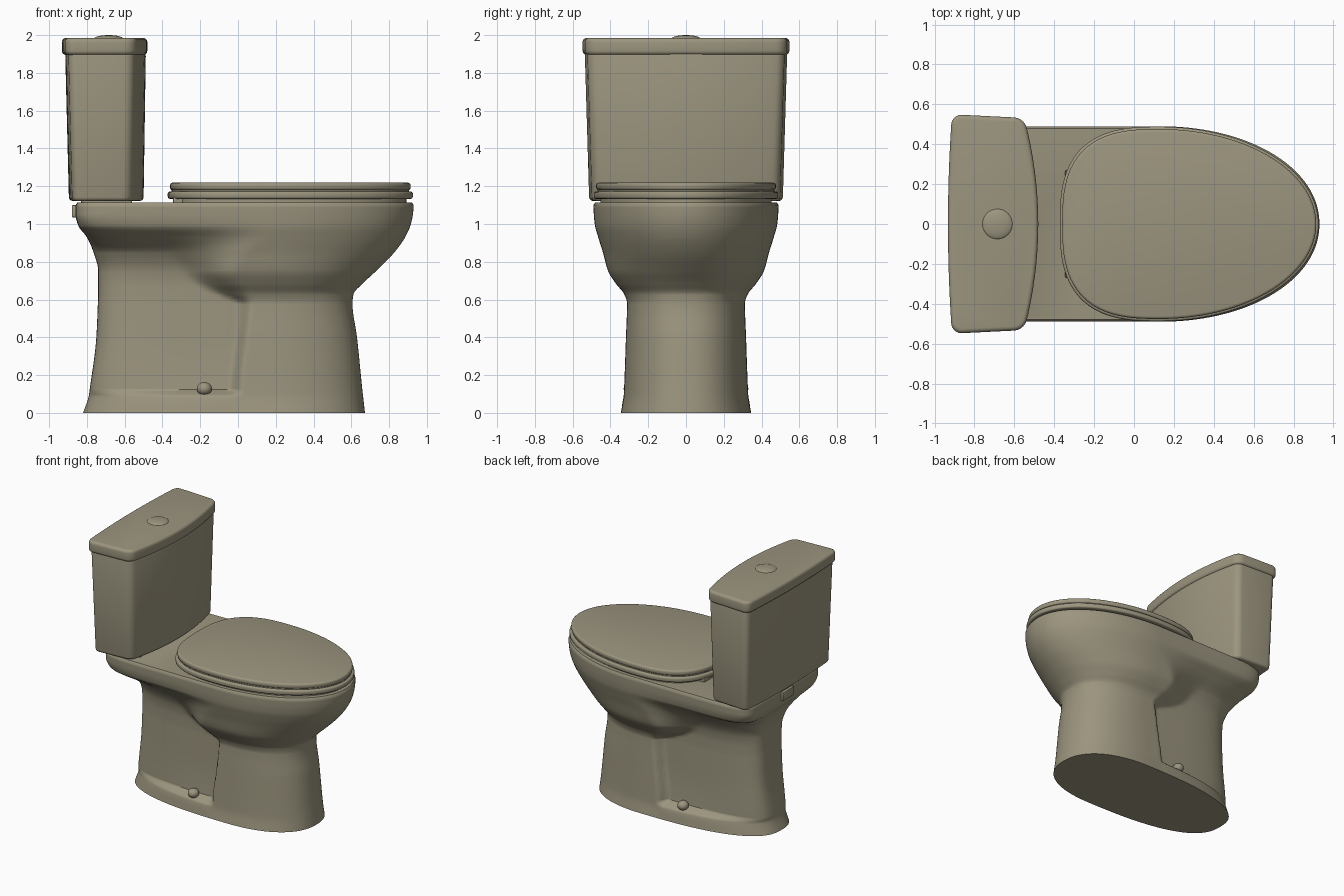
import bpy, bmesh, math

if "Cube" in bpy.data.objects:
    bpy.data.objects.remove(bpy.data.objects["Cube"])

glaze = bpy.data.materials.new("khaki glaze")
glaze.diffuse_color = (0.33, 0.30, 0.21, 1)
glaze.use_nodes = True
glaze.node_tree.nodes["Principled BSDF"].inputs["Base Color"].default_value = glaze.diffuse_color


def finish(bm, name, angle=35):
    bmesh.ops.recalc_face_normals(bm, faces=bm.faces[:])
    me = bpy.data.meshes.new(name)
    bm.to_mesh(me)
    bm.free()
    me.materials.append(glaze)
    ob = bpy.data.objects.new(name, me)
    bpy.context.collection.objects.link(ob)
    bpy.ops.object.select_all(action='DESELECT')
    ob.select_set(True)
    bpy.context.view_layer.objects.active = ob
    bpy.ops.object.shade_smooth_by_angle(angle=math.radians(angle))
    return ob


def loft(rings):
    """Skin a stack of closed rings and cap both ends."""
    bm = bmesh.new()
    loops = [[bm.verts.new(p) for p in r] for r in rings]
    n = len(loops[0])
    for a, b in zip(loops, loops[1:]):
        for i in range(n):
            j = (i + 1) % n
            bm.faces.new((a[i], a[j], b[j], b[i]))
    bm.faces.new(loops[0][::-1])
    bm.faces.new(loops[-1])
    bmesh.ops.recalc_face_normals(bm, faces=bm.faces[:])
    return bm


def round_edges(bm, width, segs, upright):
    """Bevel the sharp edges that are upright, or those that are level."""
    bm.normal_update()
    edges = [e for e in bm.edges if e.calc_face_angle(0) > 0.6 and
             (abs(e.verts[0].co.z - e.verts[1].co.z) > 0.01) == upright]
    bmesh.ops.bevel(bm, geom=edges, offset=width, segments=segs, profile=0.5,
                    affect='EDGES', clamp_overlap=False)


def smoothstep(a, b, x):
    t = min(1, max(0, (x - a) / (b - a)))
    return t * t * (3 - 2 * t)


def oval(z, xr, xf, width, nr, nf, n, xc=0.13):
    """Egg outline: separate roundness for rear and front, width(x) half-width."""
    pts = []
    for i in range(n):
        th = 2 * math.pi * i / n
        x = (xr + xf) / 2 + (xf - xr) / 2 * math.cos(th)
        t, k = ((x - xc) / (xf - xc), nf) if x > xc else ((xc - x) / (xc - xr), nr)
        y = width(x) * max(0, 1 - min(1, t) ** k) ** (1 / k)
        pts.append((x, y if i <= n / 2 else -y, z))
    return pts


# ---- pedestal and bowl: one lofted body ----
# z, rear x, front x, front half-width, rear half-width, rear roundness, seam x, seam softness
KEYS = [
    (0.00, -0.82, 0.672, 0.345, 0.345, 2.6, 0.00, 0.03),
    (0.09, -0.79, 0.662, 0.330, 0.330, 2.6, -0.01, 0.03),
    (0.125, -0.785, 0.658, 0.328, 0.262, 3.5, -0.01, 0.03),
    (0.40, -0.75, 0.630, 0.318, 0.250, 4.0, 0.02, 0.03),
    (0.58, -0.742, 0.606, 0.312, 0.250, 4.0, 0.035, 0.04),
    (0.63, -0.74, 0.612, 0.328, 0.252, 4.0, -0.03, 0.09),
    (0.68, -0.74, 0.655, 0.368, 0.255, 4.0, -0.10, 0.12),
    (0.75, -0.74, 0.730, 0.412, 0.268, 4.0, -0.15, 0.15),
    (0.85, -0.765, 0.828, 0.440, 0.320, 4.0, -0.16, 0.22),
    (0.93, -0.80, 0.885, 0.465, 0.410, 6.0, -0.12, 0.28),
    (0.99, -0.845, 0.912, 0.482, 0.476, 9.0, -0.10, 0.30),
    (1.05, -0.86, 0.926, 0.488, 0.488, 10., -0.10, 0.30),
    (1.10, -0.86, 0.930, 0.490, 0.490, 10., -0.10, 0.30),
    (1.115, -0.85, 0.920, 0.480, 0.480, 10., -0.10, 0.30),
]


def section(z):
    """Monotone cubic interpolation between the key sections."""
    i = max(k for k in range(len(KEYS) - 1) if KEYS[k][0] <= z + 1e-9)
    h = KEYS[i + 1][0] - KEYS[i][0]
    t = (z - KEYS[i][0]) / h
    out = []
    for c in range(1, 8):
        def slope(k):
            return (KEYS[k + 1][c] - KEYS[k][c]) / (KEYS[k + 1][0] - KEYS[k][0])

        def tangent(k):
            if k == 0 or k == len(KEYS) - 1:
                return slope(min(k, len(KEYS) - 2))
            a, b = slope(k - 1), slope(k)
            return 2 * a * b / (a + b) if a * b > 0 else 0
        out.append((2*t**3 - 3*t*t + 1) * KEYS[i][c] + (t**3 - 2*t*t + t) * h * tangent(i)
                   + (3*t*t - 2*t**3) * KEYS[i+1][c] + (t**3 - t*t) * h * tangent(i + 1))
    return out


levels = sorted({round(k[0], 3) for k in KEYS} | {round(i * 0.016, 3) for i in range(69)})
rings = []
for z in levels:
    xr, xf, wf, wr, nr, s, h = section(z)
    rings.append(oval(z, xr, xf, lambda x: wr + (wf - wr) * smoothstep(s - h, s + h, x),
                      nr, 2.3 - 0.25 * smoothstep(0.55, 0.8, z), 240))
finish(loft(rings), "bowl_and_pedestal", 50)

# ---- seat spacer, seat and cover ----
for name, z0, z1, inset, edge in (("seat_spacer", 1.11, 1.14, 0.035, 0),
                                  ("seat", 1.133, 1.172, 0.0, 0.012),
                                  ("seat_gap_filler", 1.165, 1.185, 0.02, 0),
                                  ("seat_cover", 1.179, 1.219, 0.012, 0.014)):
    bm = loft([oval(z, -0.372 + inset, 0.926 - inset, lambda x: 0.488 - inset, 2.8, 2, 120)
               for z in (z0, z1)])
    if edge:
        round_edges(bm, edge, 3, False)
    finish(bm, name)


# ---- tank and tank lid ----
def tank_ring(z, xb, xf, wb, wf):
    """Shallow-bowed back and front, slightly tapered sides."""
    u = [i / 8 - 1 for i in range(17)]
    return ([(xb + 0.02 * t * t, -wb * t, z) for t in u] +
            [(xf - 0.07 * t * t, wf * t, z) for t in u])


bm = loft([tank_ring(1.122, -0.895, -0.50, 0.515, 0.495),
           tank_ring(1.91, -0.915, -0.488, 0.538, 0.52)])
round_edges(bm, 0.04, 5, True)
round_edges(bm, 0.02, 3, False)
finish(bm, "tank")

bm = loft([tank_ring(1.895, -0.933, -0.48, 0.55, 0.532),
           tank_ring(1.985, -0.933, -0.48, 0.55, 0.532)])
round_edges(bm, 0.05, 5, True)
round_edges(bm, 0.022, 4, False)
finish(bm, "tank_lid")


# ---- small parts ----
def box(name, lo, hi, edge):
    bm = bmesh.new()
    bmesh.ops.create_cube(bm, size=1)
    for v in bm.verts:
        v.co = [(a + b) / 2 + c * (b - a) for a, b, c in zip(lo, hi, v.co)]
    bmesh.ops.bevel(bm, geom=bm.edges[:], offset=edge, segments=2, profile=0.5, affect='EDGES')
    finish(bm, name)


def ball(name, centre, radii):
    bm = bmesh.new()
    bmesh.ops.create_uvsphere(bm, u_segments=32, v_segments=16, radius=1)
    for v in bm.verts:
        v.co = [c + r * p for c, r, p in zip(centre, radii, v.co)]
    finish(bm, name)


box("tank_gasket", (-0.83, -0.40, 1.10), (-0.56, 0.40, 1.14), 0.005)
box("rear_bracket", (-0.88, -0.07, 1.035), (-0.83, 0.07, 1.10), 0.006)
ball("flush_button", (-0.685, 0, 1.98), (0.078, 0.078, 0.02))
for side, label in ((-1, "front"), (1, "back")):
    ball(label + "_bolt_cap", (-0.178, 0.29 * side, 0.128), (0.04, 0.04, 0.035))
    y = 0.2 * side
    box(label + "_hinge", (-0.345, y - 0.07, 1.10), (-0.20, y + 0.07, 1.145), 0.008)
